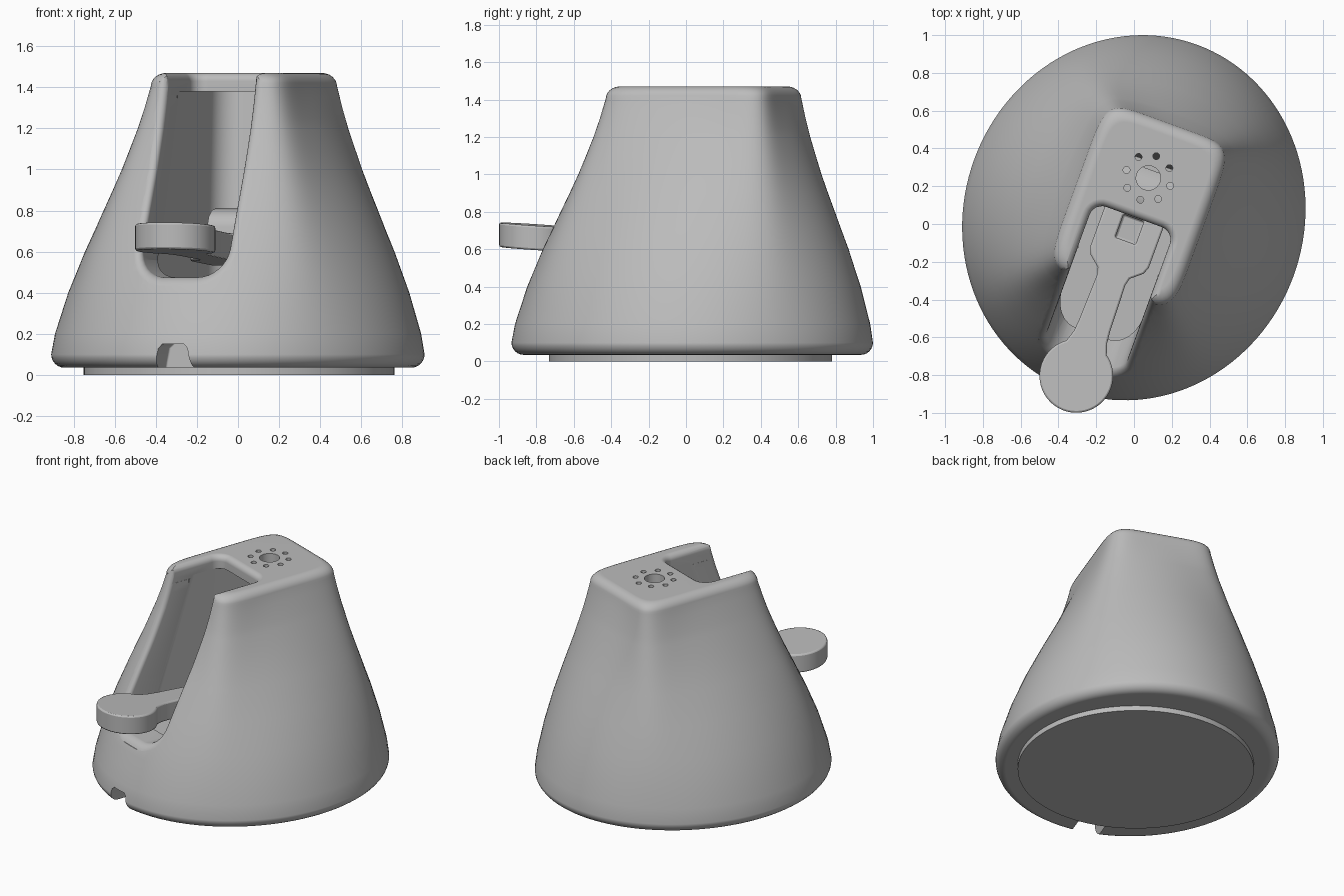
import bpy, bmesh
from math import sin, cos, pi, radians
from mathutils import Vector
from mathutils.bvhtree import BVHTree

if "Cube" in bpy.data.objects:
    bpy.data.objects.remove(bpy.data.objects["Cube"])

TURN = radians(-20)      # whole model is turned about z
CX = -0.012              # middle plane of the stand
SLOT_W, LIP = 0.225, 0.04

grey = bpy.data.materials.new("plain_grey")
grey.use_nodes = True
grey.diffuse_color = (0.5, 0.5, 0.5, 1)
grey.node_tree.nodes["Principled BSDF"].inputs["Base Color"].default_value = (0.5, 0.5, 0.5, 1)


def add_loft(bm, rings):
    """Bridge equal-length rings and cap both ends."""
    loops = [[bm.verts.new(p) for p in ring] for ring in rings]
    n = len(loops[0])
    for a, b in zip(loops, loops[1:]):
        for i in range(n):
            j = (i + 1) % n
            bm.faces.new((a[i], a[j], b[j], b[i]))
    bm.faces.new(loops[0][::-1])
    bm.faces.new(loops[-1])


def make(name, *lofts):
    bm = bmesh.new()
    for rings in lofts:
        add_loft(bm, rings)
    bmesh.ops.recalc_face_normals(bm, faces=bm.faces)
    mesh = bpy.data.meshes.new(name)
    bm.to_mesh(mesh)
    bm.free()
    mesh.materials.append(grey)
    obj = bpy.data.objects.new(name, mesh)
    bpy.context.collection.objects.link(obj)
    return obj


def activate(obj):
    bpy.ops.object.select_all(action='DESELECT')
    obj.select_set(True)
    bpy.context.view_layer.objects.active = obj


def cut(obj, cutter):
    cutter.hide_render = True
    mod = obj.modifiers.new("cut", 'BOOLEAN')
    mod.operation, mod.solver, mod.object = 'DIFFERENCE', 'EXACT', cutter
    activate(obj)
    bpy.ops.object.modifier_apply(modifier=mod.name)
    bpy.data.objects.remove(cutter)


def finish(obj, bevel=0):
    activate(obj)
    if bevel:
        mod = obj.modifiers.new("soft_edges", 'BEVEL')
        mod.width, mod.segments, mod.limit_method = bevel, 2, 'ANGLE'
        mod.angle_limit = radians(50)
    bpy.ops.object.shade_smooth_by_angle(angle=radians(35))
    mod = obj.modifiers.new("clean_normals", 'WEIGHTED_NORMAL')
    mod.keep_sharp = True
    obj.rotation_euler.z = TURN


def circle(x, y, r, z, n=32):
    return [(x + r * cos(2 * pi * i / n), y + r * sin(2 * pi * i / n), z) for i in range(n)]


def rounded_rect(x0, x1, y0, y1, r, z, steps=6):
    pts = []
    for k, (cx, cy) in enumerate([(x1 - r, y1 - r), (x0 + r, y1 - r), (x0 + r, y0 + r), (x1 - r, y0 + r)]):
        for i in range(steps + 1):
            a = (k + i / steps) * pi / 2
            pts.append((cx + r * cos(a), cy + r * sin(a), z))
    return pts


# Shell: rounded rectangle at the top blending into an oval at the bottom
def section(z, f, inset=0, n=128):
    ring = []
    for i in range(n):
        c, s = cos(2 * pi * i / n), sin(2 * pi * i / n)
        q = (abs(c) ** 7 + abs(s) ** 7) ** (-1 / 7)
        top = Vector((CX + 0.007 + (0.357 - inset) * c * q, 0.098 + (0.468 - inset) * s * q, z))
        low = Vector((CX + (0.9 - inset) * c, 0.031 + (0.975 - inset) * s, z))
        ring.append(top.lerp(low, f))
    return ring


R = 0.065
rings = [section(0.1 - R * sin(a), 1, R * (1 - cos(a)))
         for a in [pi / 2 * k / 6 for k in range(6, -1, -1)]]
knots = [(0.1, 1), (0.2, 0.965), (0.4, 0.845), (0.6, 0.69), (0.8, 0.51),
         (1.0, 0.32), (1.2, 0.145), (1.3, 0.07), (1.405, 0)]
for (z0, f0), (z1, f1) in zip(knots, knots[1:]):
    rings += [section(z0 + (z1 - z0) * t, f0 + (f1 - f0) * t) for t in (0.5, 1)]
rings += [section(1.405 + R * sin(a), 0, R * (1 - cos(a)))
          for a in [pi / 2 * k / 6 for k in range(1, 7)]]
shell = make("shell", rings)

bm = bmesh.new()
bm.from_mesh(shell.data)
tree = BVHTree.FromBMesh(bm)
bm.free()


def front_y(x, z):
    hit = tree.ray_cast(Vector((x, -3, min(z, 1.44))), Vector((0, 1, 0)))[0]
    return hit.y


# Quarter-round lip: (depth, growth) pairs shared by the slot cutters
lip = [(LIP * (1 - cos(a)), LIP * (1 - sin(a))) for a in [pi / 2 * k / 5 for k in range(6)]]


# Front slot: U outline following the curved front, flared at the lip
def slot_outline(grow):
    w, base, r = SLOT_W + grow, 0.475 - grow, 0.14 + grow
    right = [(w, z / 20) for z in range(32, 13, -1)]
    right += [(w - r + r * cos(a), base + r - r * sin(a)) for a in [pi / 2 * k / 8 for k in range(9)]]
    return right + [(-x, z) for x, z in right[::-1]]


def slot_ring(depth, grow):
    return [(CX + x, front_y(CX + x, z) + depth, z) for x, z in slot_outline(grow)]


slot = [slot_ring(-0.1, LIP)] + [slot_ring(d, g) for d, g in lip]
slot.append([(CX + x, -0.22, z) for x, z in slot_outline(0)])
cut(shell, make("slot_cutter", slot))

# Top opening: rounded at the back, flared at the top
def opening_ring(z, grow):
    w = SLOT_W + grow + 0.001
    return rounded_rect(CX - w, CX + w, -0.8, 0.035 + grow, 0.07 + grow, z)


cut(shell, make("opening_cutter", [opening_ring(1.6, LIP)]
                + [opening_ring(1.47 - d, g) for d, g in lip] + [opening_ring(1.36, 0)]))

# Inner chamber, narrowing upwards towards the ceiling
w = SLOT_W + 0.004
chamber = [rounded_rect(CX - w, CX + w, front, back, 0.13, z)
           for z, front, back in ((0.42, -0.64, 0.34), (1.38, -0.3, 0.4))]
cut(shell, make("chamber_cutter", chamber))

# Centre hole with a ring of eight small holes
spots = [(CX, 0.255, 0.065)]
for k in range(8):
    a = k * pi / 4
    spots.append((CX + 0.123 * cos(a), 0.255 + 0.123 * sin(a), 0.018))
cut(shell, make("hole_cutter", *[[circle(x, y, r, 1.3, 24), circle(x, y, r, 1.6, 24)] for x, y, r in spots]))

# Cable notch at the bottom front
notch = [rounded_rect(CX + 0.015 - h, CX + 0.015 + h, -1.2, -0.78, 0.01, z)
         for z, h in ((-0.1, 0.11), (0.06, 0.088), (0.13, 0.075), (0.15, 0.055))]
cut(shell, make("notch_cutter", notch))
finish(shell)

# Base disc
finish(make("base_disc", [circle(-0.003, 0.025, 0.757, z, 96) for z in (0, 0.06)]))


# Lever: round paddle, narrow neck and wide root, tilted slightly
def lever_ring(thick):
    r, py = 0.195, -0.86
    side = [(r * sin(a), py - r * cos(a)) for a in [(pi - 0.62) * k / 24 for k in range(25)]]
    side += [(0.094, -0.64), (0.088, -0.58), (0.08, -0.32), (0.09, -0.28), (0.15, -0.23), (0.165, -0.19), (0.165, 0.1)]
    pts = side + [(-x, y) for x, y in side[:0:-1]]
    return [(CX + x, y, 0.742 - 0.07 * (y + 1.04) - thick) for x, y in pts]


lever = make("lever", [lever_ring(0.13), lever_ring(0)])
cut(lever, make("recess_cutter", [rounded_rect(CX - 0.057, CX + 0.057, -0.1, 0.03, 0.01, z) for z in (0.6, 0.9)]))
finish(lever, 0.012)

# Lever root: block with a rounded top behind the recess
profile = [(0.045, 0.54), (0.045, 0.72), (0.07, 0.77), (0.11, 0.8), (0.17, 0.81), (0.25, 0.79), (0.3, 0.74), (0.3, 0.54)]
finish(make("lever_root", [[(CX + x, y, z) for y, z in profile] for x in (-0.165, 0.165)]))

# Pivot pin across the chamber
pin = [[(x, y + 0.15, z + 0.68) for y, z, _ in circle(0, 0, 0.045, 0)] for x in (CX - 0.24, CX + 0.24)]
finish(make("pivot_pin", pin))
